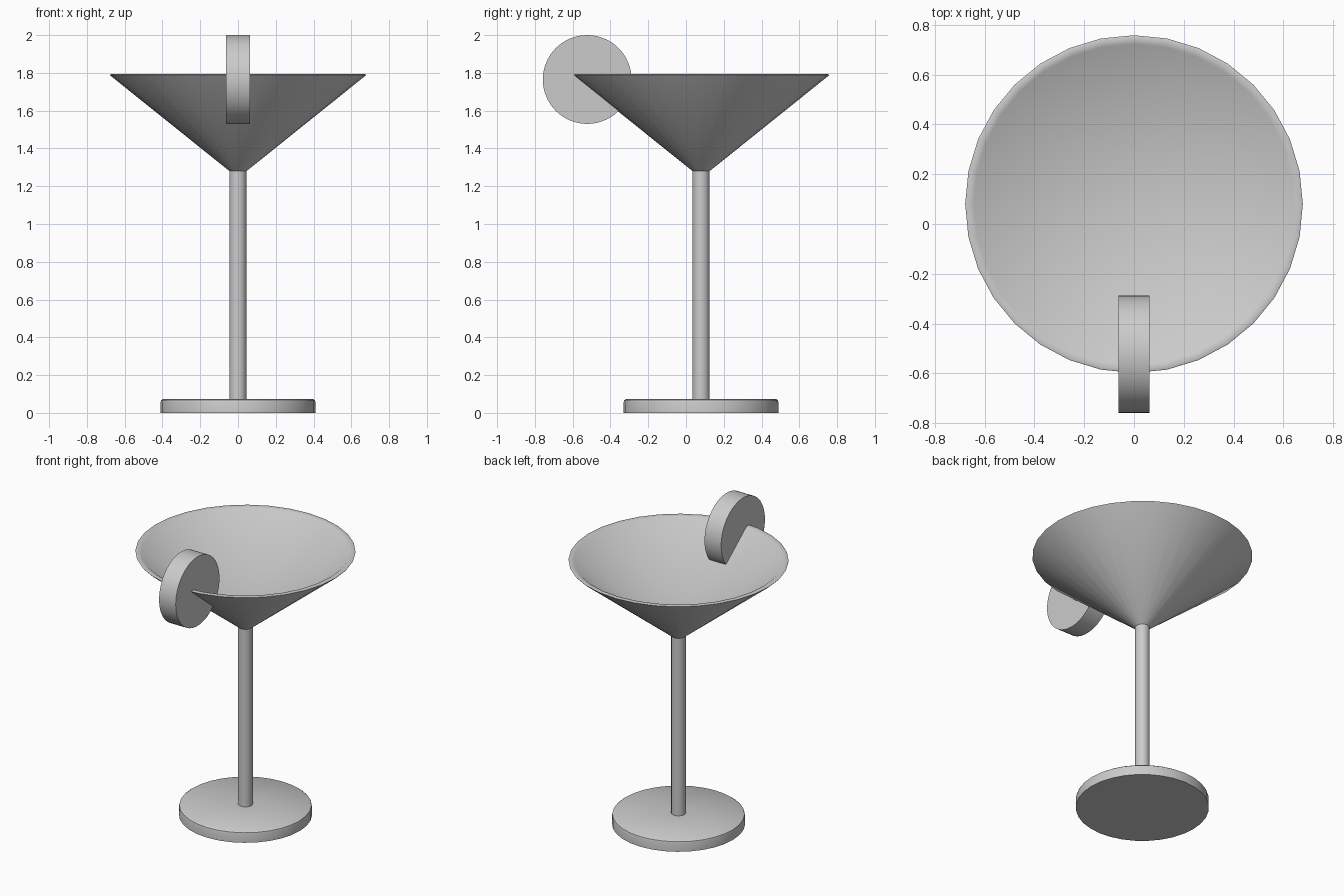
import bpy, bmesh
from math import pi, radians
from mathutils import Matrix

if "Cube" in bpy.data.objects:
    bpy.data.objects.remove(bpy.data.objects["Cube"])

SIDES = 32


def finish(bm, name, angle=40):
    bmesh.ops.recalc_face_normals(bm, faces=bm.faces)
    mesh = bpy.data.meshes.new(name)
    bm.to_mesh(mesh)
    bm.free()
    ob = bpy.data.objects.new(name, mesh)
    bpy.context.collection.objects.link(ob)
    bpy.ops.object.select_all(action='DESELECT')
    ob.select_set(True)
    bpy.context.view_layer.objects.active = ob
    bpy.ops.object.shade_smooth_by_angle(angle=radians(angle))
    return ob


def lathe(name, profile):
    """Spin an (r, z) profile that starts and ends on the axis."""
    bm = bmesh.new()
    verts = [bm.verts.new((r, 0, z)) for r, z in profile]
    edges = [bm.edges.new(p) for p in zip(verts, verts[1:])]
    bmesh.ops.spin(bm, geom=verts + edges, cent=(0, 0, 0), axis=(0, 0, 1),
                   angle=2 * pi, steps=SIDES, use_duplicate=False)
    bmesh.ops.remove_doubles(bm, verts=bm.verts, dist=1e-4)
    return finish(bm, name)


# Foot, stem and hollow conical bowl in one continuous turned profile
glass = lathe("cocktail_glass", [
    (0, 0), (0.41, 0),                                    # underside
    (0.41, 0.055), (0.407, 0.067), (0.397, 0.074),        # rounded foot edge
    (0.045, 0.074), (0.045, 1.28),                        # foot top, stem
    (0.675, 1.785), (0.678, 1.79), (0.672, 1.793),        # outer cone, rim
    (0.643, 1.788), (0, 1.282),                           # inner cone
])
glass.location = (0, 0.08, 0)

# Round fruit slice perched across the rim
bm = bmesh.new()
bmesh.ops.create_cone(bm, cap_ends=True, segments=64, radius1=0.235,
                      radius2=0.235, depth=0.125,
                      matrix=Matrix.Rotation(pi / 2, 4, 'Y'))
fruit = finish(bm, "fruit_slice")
fruit.location = (0, -0.523, 1.765)
